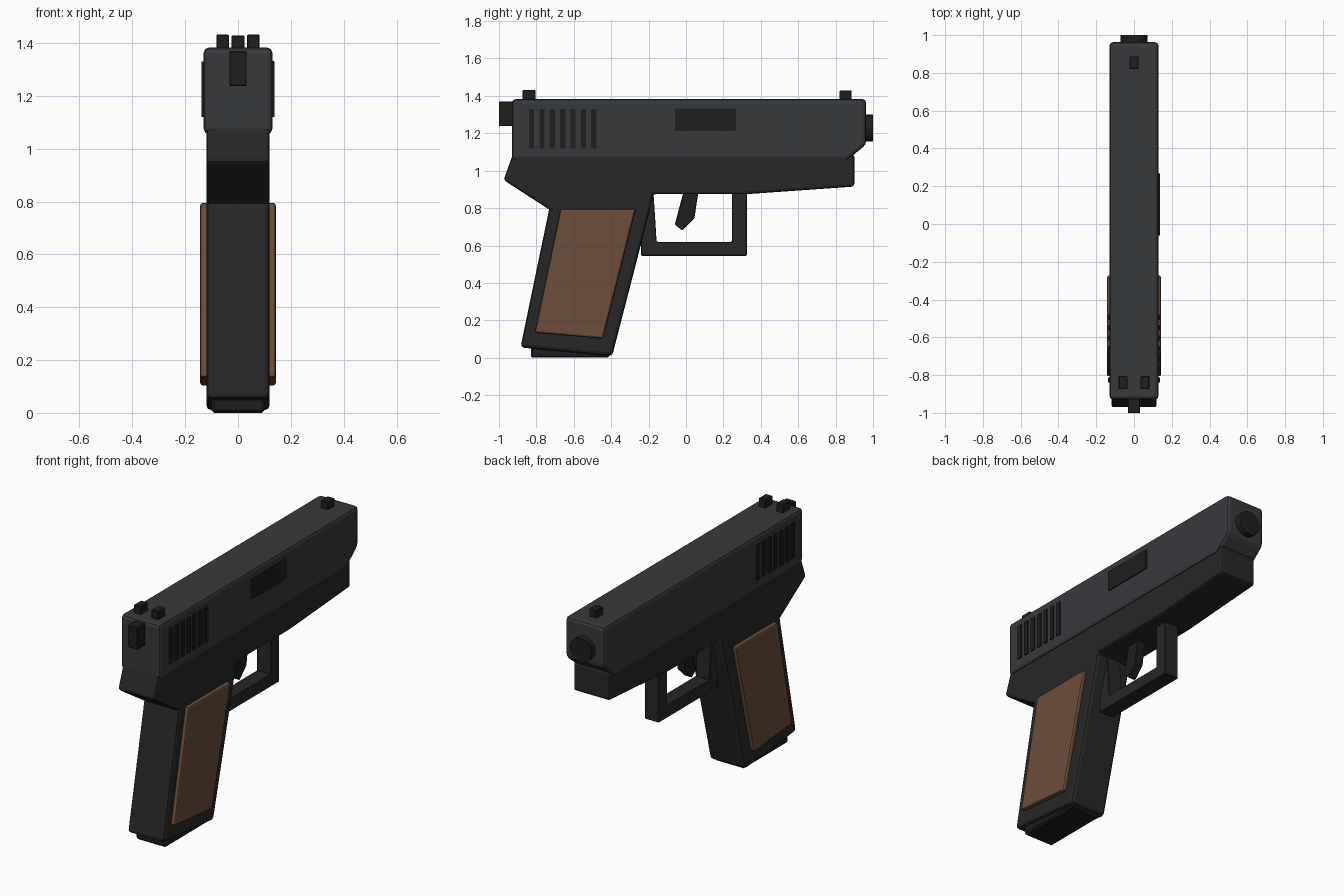
import bpy
import bmesh
import math

cube = bpy.data.objects.get("Cube")
if cube:
    bpy.data.objects.remove(cube, do_unlink=True)


def material(name, color):
    m = bpy.data.materials.new(name)
    m.use_nodes = True
    m.diffuse_color = (*color, 1)
    bsdf = m.node_tree.nodes["Principled BSDF"]
    bsdf.inputs["Base Color"].default_value = (*color, 1)
    bsdf.inputs["Roughness"].default_value = 0.6
    return m


STEEL = material("slide_steel", (0.04, 0.041, 0.046))
POLYMER = material("frame_polymer", (0.02, 0.02, 0.021))
BLACK = material("black_detail", (0.013, 0.013, 0.014))
WOOD = material("grip_wood", (0.15, 0.075, 0.042))


def prism(name, outline, x0, x1, mat, bevel=0.0, segments=2):
    """Extrude a side outline of (y, z) points from x0 to x1."""
    bm = bmesh.new()
    face = bm.faces.new([bm.verts.new((x0, y, z)) for y, z in outline])
    extruded = bmesh.ops.extrude_face_region(bm, geom=[face])["geom"]
    verts = [g for g in extruded if isinstance(g, bmesh.types.BMVert)]
    bmesh.ops.translate(bm, verts=verts, vec=(x1 - x0, 0, 0))
    bmesh.ops.recalc_face_normals(bm, faces=bm.faces)
    mesh = bpy.data.meshes.new(name)
    bm.to_mesh(mesh)
    bm.free()
    obj = bpy.data.objects.new(name, mesh)
    bpy.context.collection.objects.link(obj)
    mesh.materials.append(mat)
    if bevel:
        mod = obj.modifiers.new("Bevel", "BEVEL")
        mod.width = bevel
        mod.segments = segments
        mod.limit_method = "ANGLE"
        mod.angle_limit = math.radians(30)
    return obj


def box(name, x, y, z, mat, bevel=0.0):
    """Box from (min, max) ranges."""
    outline = [(y[0], z[0]), (y[1], z[0]), (y[1], z[1]), (y[0], z[1])]
    return prism(name, outline, x[0], x[1], mat, bevel, 1)


# Slide with chamfered nose
prism("slide", [(-0.93, 1.055), (0.86, 1.055), (0.963, 1.14), (0.963, 1.383),
                (-0.93, 1.383)], -0.13, 0.13, STEEL, 0.02)

# Frame under the slide
prism("frame", [(-0.925, 1.09), (-0.975, 0.95), (-0.72, 0.785), (-0.2, 0.785),
                (-0.175, 0.875), (0.33, 0.875), (0.9, 0.915), (0.9, 1.09)],
      -0.12, 0.12, POLYMER, 0.015)

# Raked grip and magazine base
prism("grip", [(-0.72, 0.85), (-0.885, 0.055), (-0.395, 0.008), (-0.17, 0.88)],
      -0.12, 0.12, POLYMER, 0.02)
prism("magazine_base", [(-0.83, 0.0), (-0.83, 0.08), (-0.41, 0.08), (-0.41, 0.0)],
      -0.1, 0.1, BLACK, 0.01, 1)

# Wooden grip panels
panel = [(-0.67, 0.795), (-0.27, 0.795), (-0.445, 0.103), (-0.808, 0.135)]
for side, s in (("left", 1), ("right", -1)):
    prism("grip_panel_" + side, panel, s * 0.105, s * 0.143, WOOD, 0.01)

# Trigger guard and trigger
prism("trigger_guard", [(-0.24, 0.545), (0.325, 0.545), (0.325, 0.9), (0.245, 0.9),
                        (0.245, 0.62), (-0.157, 0.62), (-0.175, 0.9), (-0.24, 0.9)],
      -0.047, 0.047, POLYMER, 0.004, 1)
prism("trigger", [(-0.01, 0.9), (0.068, 0.9), (0.045, 0.745), (-0.02, 0.68),
                  (-0.06, 0.712)], -0.027, 0.027, BLACK, 0.004, 1)

# Slide grooves on both sides
for side, s in (("left", 1), ("right", -1)):
    for i in range(7):
        y = -0.826 + i * 0.0555
        box(f"slide_groove_{side}_{i + 1}", (s * 0.12, s * 0.138),
            (y - 0.014, y + 0.014), (1.12, 1.33), BLACK)

# Ejection port
box("ejection_port", (0.11, 0.137), (-0.06, 0.267), (1.212, 1.332), BLACK)

# Sights
for side, s in (("left", 1), ("right", -1)):
    box("rear_sight_" + side, (s * 0.035, s * 0.081), (-0.873, -0.805),
        (1.36, 1.432), BLACK, 0.003)
box("front_sight", (-0.025, 0.025), (0.82, 0.886), (1.36, 1.428), BLACK, 0.003)

# Hammer block behind the slide
box("hammer", (-0.033, 0.033), (-1.0, -0.9), (1.238, 1.37), BLACK, 0.003)

# Muzzle
bpy.ops.mesh.primitive_cylinder_add(vertices=24, radius=0.072, depth=0.14,
                                    location=(0, 0.93, 1.228),
                                    rotation=(math.pi / 2, 0, 0))
muzzle = bpy.context.object
muzzle.name = "muzzle"
muzzle.data.materials.append(BLACK)
bpy.ops.object.shade_smooth_by_angle(angle=math.radians(30))
